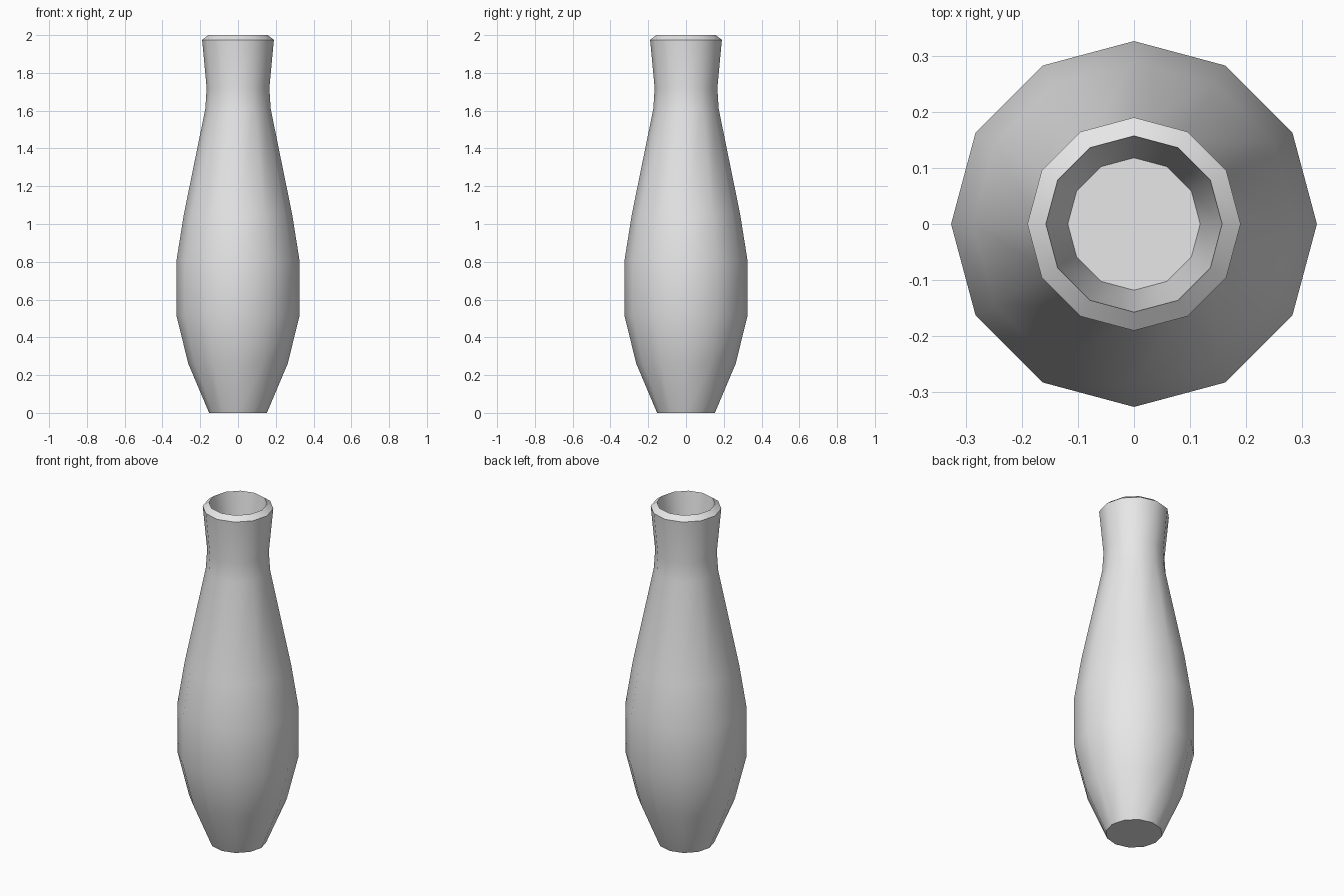
import bpy
import bmesh
import math

cube = bpy.data.objects.get("Cube")
if cube:
    bpy.data.objects.remove(cube, do_unlink=True)

SIDES = 12

# One plain grey for the whole vase
grey = bpy.data.materials.new("plain_grey")
grey.use_nodes = True
colour = (0.8, 0.8, 0.8, 1)
grey.diffuse_color = colour
grey.node_tree.nodes["Principled BSDF"].inputs["Base Color"].default_value = colour

# Radius and height, from the foot up the outside, over the lip and down inside
profile = [
    (0.153, 0), (0.263, 0.26), (0.326, 0.515), (0.326, 0.805),
    (0.287, 1.05), (0.173, 1.61), (0.166, 1.72), (0.19, 1.975),
    (0.157, 2), (0.118, 1.7),
]

# Vase: rings of points joined into walls
bm = bmesh.new()
rings = []
for radius, height in profile:
    ring = []
    for i in range(SIDES):
        angle = math.tau * i / SIDES
        ring.append(bm.verts.new((radius * math.cos(angle), radius * math.sin(angle), height)))
    rings.append(ring)
for low, high in zip(rings, rings[1:]):
    for i in range(SIDES):
        j = (i + 1) % SIDES
        bm.faces.new((low[i], low[j], high[j], high[i]))

# Base underneath and floor inside the mouth
bm.faces.new(reversed(rings[0]))
bm.faces.new(rings[-1])

mesh = bpy.data.meshes.new("vase")
bm.to_mesh(mesh)
bm.free()
mesh.materials.append(grey)
vase = bpy.data.objects.new("vase", mesh)
bpy.context.collection.objects.link(vase)

# Smooth body with crisp lip and base edges
bpy.ops.object.select_all(action="DESELECT")
vase.select_set(True)
bpy.context.view_layer.objects.active = vase
bpy.ops.object.shade_smooth_by_angle(angle=math.radians(35))
